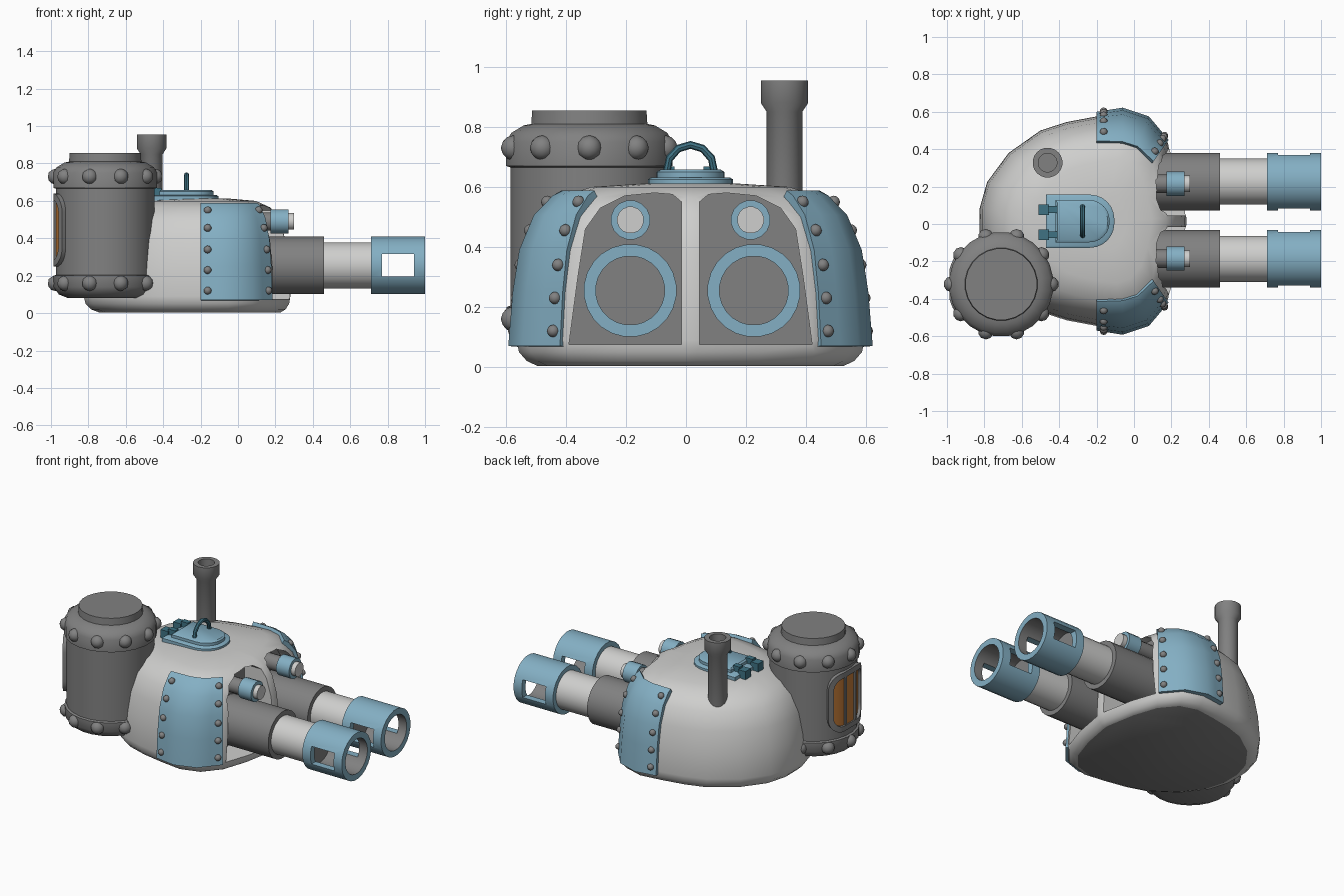
import bpy, bmesh
from math import sin, cos, pi, radians
from mathutils import Vector

if "Cube" in bpy.data.objects:
    bpy.data.objects.remove(bpy.data.objects["Cube"])

YC = 0.015  # symmetry plane of the turret
made = []


def material(name, rgb):
    m = bpy.data.materials.new(name)
    m.use_nodes = True
    m.diffuse_color = (*rgb, 1)
    m.node_tree.nodes["Principled BSDF"].inputs["Base Color"].default_value = (*rgb, 1)
    return m


LIGHT = material("light grey", (0.62, 0.62, 0.61))
DARK = material("dark grey", (0.22, 0.22, 0.22))
BLUE = material("steel blue", (0.23, 0.43, 0.55))
TEAL = material("dark teal", (0.05, 0.17, 0.23))
ORANGE = material("amber glass", (0.55, 0.2, 0.04))


def build(name, verts, faces, *mats):
    me = bpy.data.meshes.new(name)
    me.from_pydata([tuple(v) for v in verts], [], faces)
    bm = bmesh.new()
    bm.from_mesh(me)
    bmesh.ops.recalc_face_normals(bm, faces=bm.faces)
    bm.to_mesh(me)
    bm.free()
    ob = bpy.data.objects.new(name, me)
    bpy.context.collection.objects.link(ob)
    for m in mats:
        me.materials.append(m)
    made.append(ob)
    return ob


def loft(name, rings, *mats, loop=False):
    """Skin a list of closed rings; loop joins last to first, otherwise ends are capped."""
    n, k = len(rings[0]), len(rings)
    faces = [(a * n + i, a * n + (i + 1) % n, (a + 1) % k * n + (i + 1) % n, (a + 1) % k * n + i)
             for a in range(k if loop else k - 1) for i in range(n)]
    if not loop:
        faces += [tuple(range(n)), tuple(range((k - 1) * n, k * n))]
    return build(name, [v for r in rings for v in r], faces, *mats)


def lathe(name, profile, loc, *mats, axis="Z", segs=24, loop=False):
    """Turn (radius, height) pairs round Z, or round X for gun parts."""
    rings = []
    for r, h in profile:
        ring = []
        for i in range(segs):
            a = 2 * pi * (i + 0.5) / segs
            p = (r * cos(a), r * sin(a), h) if axis == "Z" else (h, r * cos(a), r * sin(a))
            ring.append(Vector(p) + Vector(loc))
        rings.append(ring)
    return loft(name, rings, *mats, loop=loop)


def box(name, x, y, z, mat):
    return loft(name, [[(x[0], y[0], h), (x[1], y[0], h), (x[1], y[1], h), (x[0], y[1], h)] for h in z], mat)


def bake(ob):
    """Apply the modifiers of an object."""
    dg = bpy.context.evaluated_depsgraph_get()
    me = bpy.data.meshes.new_from_object(ob.evaluated_get(dg))
    ob.modifiers.clear()
    ob.data = me


def cut(ob, cutter):
    mod = ob.modifiers.new("cut", "BOOLEAN")
    mod.operation, mod.solver, mod.object = "DIFFERENCE", "EXACT", cutter
    bake(ob)
    made.remove(cutter)
    bpy.data.objects.remove(cutter)


def rivet(name, loc, r):
    bm = bmesh.new()
    bmesh.ops.create_icosphere(bm, subdivisions=2, radius=r)
    me = bpy.data.meshes.new(name)
    bm.to_mesh(me)
    bm.free()
    me.materials.append(DARK)
    ob = bpy.data.objects.new(name, me)
    ob.location = loc
    bpy.context.collection.objects.link(ob)
    made.append(ob)


# Turret shell: one plan outline scaled at each height
half = [(0.28, 0.02), (0.24, 0.24), (0.18, 0.42), (0.08, 0.54), (-0.05, 0.58), (-0.2, 0.56),
        (-0.36, 0.53), (-0.5, 0.485), (-0.67, 0.365), (-0.785, 0.21), (-0.825, 0.07)]
plan = half + [(x, -y) for x, y in reversed(half)]
levels = [(0.004, 0.88), (0.02, 0.94), (0.05, 0.985), (0.09, 1), (0.25, 0.98), (0.39, 0.94),
          (0.5, 0.865), (0.565, 0.75), (0.6, 0.57), (0.612, 0.25)]
shell = loft("turret_shell", [[((x + 0.15) * s - 0.15, y * s + YC, z) for x, y in plan]
                              for z, s in levels], LIGHT, DARK)
for p in shell.data.polygons:
    p.material_index = int(p.normal.z < -0.95)

# Gun openings
arch = [(0.03, 0.075), (0.405, 0.075), (0.375, 0.3), (0.35, 0.46), (0.3, 0.53), (0.22, 0.57),
        (0.12, 0.58), (0.06, 0.575), (0.03, 0.55)]
for side in (1, -1):
    cutter = loft("opening_cutter", [[(x, YC + side * y, z) for y, z in arch] for x in (0.06, 0.5)], LIGHT, DARK)
    for p in cutter.data.polygons:
        p.material_index = int(p.normal.x < -0.9)
    cut(shell, cutter)

# Side armour plates
plate_low = [(-0.2, 0.585), (-0.06, 0.607), (0.08, 0.56), (0.185, 0.435)]
plate_top = [(-0.2, 0.43), (-0.06, 0.425), (0.02, 0.4), (0.105, 0.32)]
lean = [(0.07, 0), (0.25, 0.08), (0.39, 0.2), (0.507, 0.47), (0.572, 0.82), (0.588, 1)]


def plate_point(u, z, side):
    i = min(int(u), 2)
    for (z0, f0), (z1, f1) in zip(lean, lean[1:]):
        if z <= z1:
            f = f0 + (f1 - f0) * (z - z0) / (z1 - z0)
            break
    lo = Vector(plate_low[i]).lerp(Vector(plate_low[i + 1]), u - i)
    hi = Vector(plate_top[i]).lerp(Vector(plate_top[i + 1]), u - i)
    q = lo.lerp(hi, f)
    return Vector((q.x, YC + side * q.y, z))


for side, label in ((1, "left"), (-1, "right")):
    rows, cols = len(lean), 7
    verts = [plate_point(c / 2, z, side) for z, _ in lean for c in range(cols)]
    faces = [(r * cols + c, r * cols + c + 1, (r + 1) * cols + c + 1, (r + 1) * cols + c)
             for r in range(rows - 1) for c in range(cols - 1)]
    plate = build(label + "_armour_plate", verts, faces, BLUE)
    if plate.data.polygons[0].normal.y * side < 0:
        plate.data.flip_normals()
    mod = plate.modifiers.new("thickness", "SOLIDIFY")
    mod.thickness, mod.offset = 0.045, -1
    bake(plate)
    for u in (0.27, 2.8):
        for z in (0.12, 0.23, 0.34, 0.455, 0.55):
            rivet(label + "_plate_rivet", plate_point(u, z, side), 0.021)

    # Gun: sleeve, barrel, slotted muzzle
    at = (0, YC + 0.005 + side * 0.206, 0.255)
    lathe(label + "_gun_sleeve", [(0.155, 0.04), (0.155, 0.46)], at, DARK, axis="X")
    barrel = lathe(label + "_gun_barrel", [(0.124, 0.44), (0.124, 0.73)], at, LIGHT, DARK, axis="X")
    for p in barrel.data.polygons:
        p.material_index = int(abs(p.normal.x) > 0.9)
    muzzle = lathe(label + "_muzzle", [(0.155, 0.71), (0.155, 1), (0.115, 1), (0.115, 0.71)],
                   at, BLUE, DARK, axis="X", loop=True)
    for p in muzzle.data.polygons:
        c = p.center - Vector(at)
        p.material_index = int(abs(p.normal.x) < 0.5 and c.yz.length < 0.12)
    cut(muzzle, box("slot_cutter", (0.77, 0.94), (at[1] - 0.3, at[1] + 0.3), (0.197, 0.315), BLUE))

    # Sight above the gun
    at = (0, YC + side * 0.2, 0.49)
    lathe(label + "_sight_collar", [(0.05, 0.05), (0.05, 0.18)], at, DARK, axis="X", segs=16)
    lathe(label + "_sight_housing", [(0.066, 0.175), (0.066, 0.27)], at, BLUE, axis="X", segs=16)
    lathe(label + "_sight_lens", [(0.045, 0.26), (0.045, 0.3)], at, LIGHT, axis="X", segs=16)

# Rear tank with riveted bands
TX, TY = -0.71, -0.322
lathe("tank", [(0.2, 0.08), (0.25, 0.1), (0.278, 0.14), (0.278, 0.2), (0.265, 0.205), (0.265, 0.665),
               (0.28, 0.67), (0.28, 0.75), (0.262, 0.78), (0.22, 0.805), (0.195, 0.81), (0.192, 0.855)],
      (TX, TY, 0), DARK)
for z in (0.16, 0.73):
    for i in range(10):
        a = 2 * pi * i / 10
        rivet("tank_rivet", (TX + 0.266 * cos(a), TY + 0.266 * sin(a), z), 0.042)


# Tank window wrapped round the tank
def wrap(w, h, r):
    a = w / 0.28
    return (TX - r * cos(a), TY - r * sin(a), 0.445 + h)


def rounded(hw, hh, rad, r):
    pts = []
    for q, (sx, sy) in enumerate(((1, 1), (-1, 1), (-1, -1), (1, -1))):
        for i in range(7):
            a = pi / 2 * (q + i / 6)
            pts.append((sx * (hw - rad) + rad * cos(a), sy * (hh - rad) + rad * sin(a)))
    return [wrap(w, h, r) for w, h in pts]


outer, inner = (0.18, 0.195, 0.1), (0.145, 0.16, 0.07)
loft("window_frame", [rounded(*outer, 0.255), rounded(*outer, 0.288), rounded(*inner, 0.288),
                      rounded(*inner, 0.255)], DARK, loop=True)


def curved_strip(name, w0, w1, h, r, mat, steps):
    ws = [w0 + (w1 - w0) * i / steps for i in range(steps + 1)]
    loft(name, [[wrap(w, -h, 0.25), wrap(w, -h, r), wrap(w, h, r), wrap(w, h, 0.25)] for w in ws], mat)


curved_strip("window_glass", -0.15, 0.15, 0.165, 0.27, ORANGE, 10)
for w in (-0.05, 0.05):
    curved_strip("window_bar", w - 0.009, w + 0.009, 0.165, 0.28, DARK, 1)

# Exhaust stack with open top
lathe("exhaust_stack", [(0.06, 0.4), (0.06, 0.85), (0.08, 0.88), (0.08, 0.955), (0.05, 0.955), (0.05, 0.86)],
      (-0.462, 0.328, 0), DARK, segs=20)


# Roof hatch: D-shaped base and lid, hinges, handle
def d_ring(x0, x1, hw, rad, z):
    pts = [(x0, -hw)]
    for s in (-1, 1):
        for i in range(7):
            a = pi / 2 * (i / 6 if s == 1 else i / 6 - 1)
            pts.append((x1 - rad + rad * cos(a), s * (hw - rad) + rad * sin(a)))
    return [(x, y + YC, z) for x, y in pts + [(x0, hw)]]


loft("hatch_base", [d_ring(-0.47, -0.105, 0.142, 0.13, z) for z in (0.56, 0.625)]
     + [d_ring(-0.46, -0.115, 0.13, 0.12, 0.632)], BLUE)
loft("hatch_lid", [d_ring(-0.42, -0.13, 0.113, 0.11, z) for z in (0.62, 0.65)]
     + [d_ring(-0.41, -0.14, 0.1, 0.1, 0.658)], BLUE)
for y in (-0.057, 0.077):
    box("hatch_hinge", (-0.51, -0.455), (y - 0.028, y + 0.028), (0.6, 0.655), TEAL)
    box("hatch_hinge_leaf", (-0.46, -0.41), (y - 0.018, y + 0.018), (0.625, 0.668), TEAL)

path = [(-0.08, 0.645), (-0.07, 0.695), (-0.04, 0.728), (0, 0.74), (0.04, 0.728), (0.07, 0.695), (0.08, 0.645)]
tube = []
for y, z in path:
    out = Vector((0, y, z - 0.645)).normalized()
    mid = Vector((-0.275, YC + y, z))
    tube.append([mid + 0.013 * (out * cos(a * pi / 4) + Vector((1, 0, 0)) * sin(a * pi / 4)) for a in range(8)])
loft("hatch_handle", tube, TEAL)

# Smooth shading with sharp edges kept
bpy.ops.object.select_all(action="DESELECT")
for ob in made:
    ob.select_set(True)
bpy.context.view_layer.objects.active = shell
bpy.ops.object.shade_smooth_by_angle(angle=radians(35))
